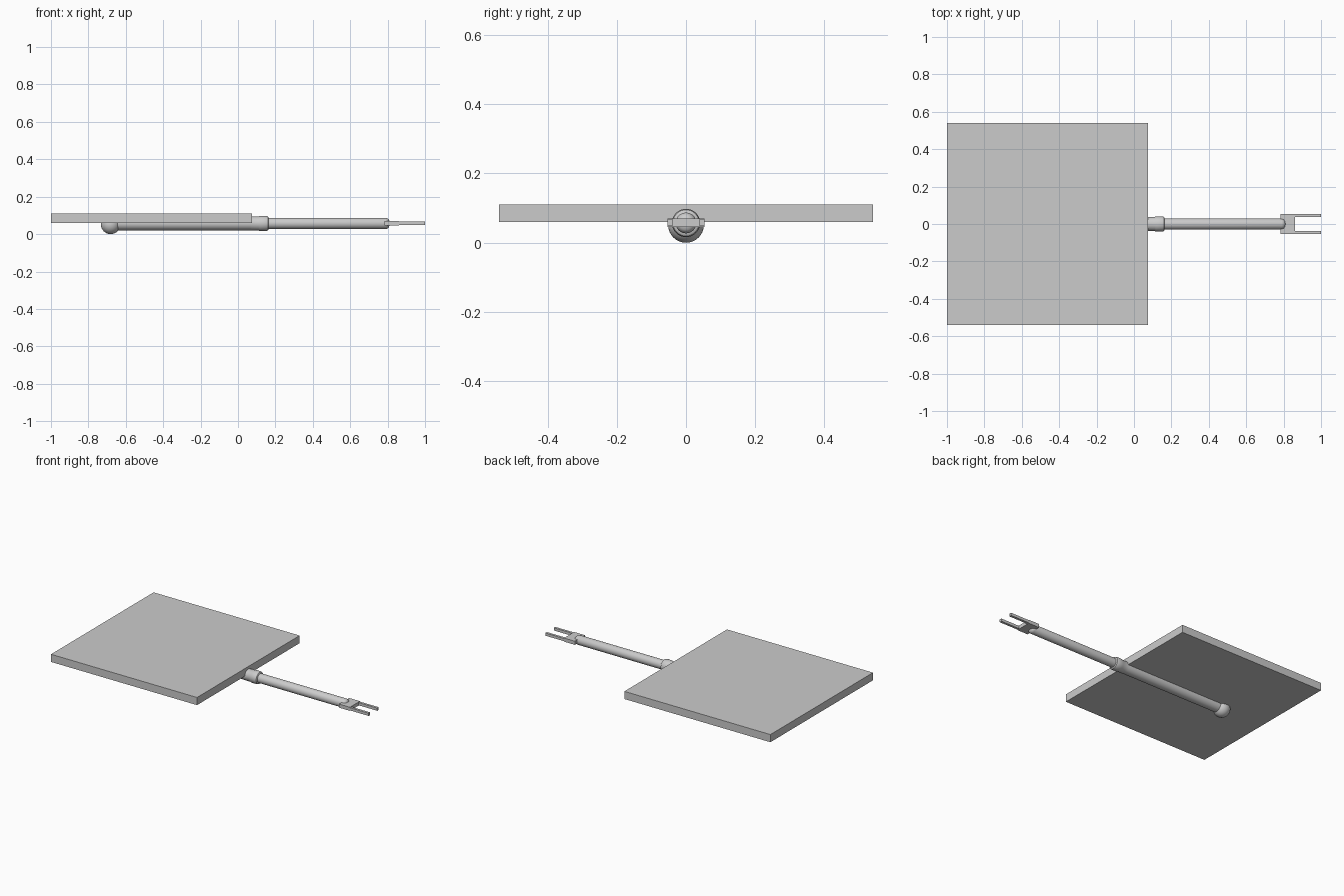
import bpy, bmesh, math
from mathutils import Matrix

old = bpy.data.objects.get("Cube")
if old:
    bpy.data.objects.remove(old, do_unlink=True)

AXIS_Z = 0.057

grey = bpy.data.materials.new("plain grey")
colour = (0.6, 0.6, 0.6, 1)
grey.diffuse_color = colour
grey.use_nodes = True
grey.node_tree.nodes["Principled BSDF"].inputs["Base Color"].default_value = colour


def finish(name, bm, smooth=False):
    bmesh.ops.recalc_face_normals(bm, faces=bm.faces[:])
    mesh = bpy.data.meshes.new(name)
    bm.to_mesh(mesh)
    bm.free()
    mesh.materials.append(grey)
    obj = bpy.data.objects.new(name, mesh)
    bpy.context.collection.objects.link(obj)
    if smooth:
        bpy.ops.object.select_all(action='DESELECT')
        obj.select_set(True)
        bpy.context.view_layer.objects.active = obj
        bpy.ops.object.shade_smooth_by_angle(angle=math.radians(35))
    return obj


def box(name, x, y, z):
    """Box from (min, max) pairs."""
    bm = bmesh.new()
    bmesh.ops.create_cube(bm, size=1)
    for v in bm.verts:
        v.co = [p[0] + (c + 0.5) * (p[1] - p[0]) for c, p in zip(v.co, (x, y, z))]
    return finish(name, bm)


def lathe(name, profile):
    """Revolve (x, radius) points around the arm's axis."""
    bm = bmesh.new()
    verts = [bm.verts.new((x, 0, r)) for x, r in profile]
    edges = [bm.edges.new(pair) for pair in zip(verts, verts[1:])]
    bmesh.ops.spin(bm, geom=verts + edges, cent=(0, 0, 0), axis=(1, 0, 0),
                   angle=math.tau, steps=32)
    bmesh.ops.remove_doubles(bm, verts=bm.verts[:], dist=0.0001)
    bmesh.ops.translate(bm, verts=bm.verts[:], vec=(0, 0, AXIS_Z))
    return finish(name, bm, smooth=True)


# Square panel
box("panel", (-1, 0.076), (-0.54, 0.54), (0.06, 0.111))

# Sleeve under the panel, with a rounded collar at its mouth
lathe("sleeve", [(-0.68, 0), (-0.68, 0.037), (0.12, 0.037), (0.12, 0)])
lathe("collar", [(0.07, 0), (0.07, 0.038), (0.11, 0.038), (0.118, 0.041),
                 (0.15, 0.041), (0.16, 0.038), (0.164, 0.032), (0.164, 0)])

# Sliding rod with a rounded tip
lathe("rod", [(0.1, 0), (0.1, 0.03), (0.79, 0.03), (0.8, 0.027),
              (0.807, 0.02), (0.81, 0.01), (0.811, 0)])

# Ball at the sleeve's inner end
bm = bmesh.new()
bmesh.ops.create_uvsphere(bm, u_segments=32, v_segments=16, radius=0.052,
                          matrix=Matrix.Translation((-0.681, 0, 0.052)))
finish("end_ball", bm, smooth=True)

# Fork at the rod's tip
box("fork_base", (0.782, 0.862), (-0.053, 0.053), (0.046, 0.07))
for side, sign in (("left", 1), ("right", -1)):
    box("fork_tine_" + side, (0.855, 1), sorted((sign * 0.037, sign * 0.053)),
        (0.049, 0.067))
